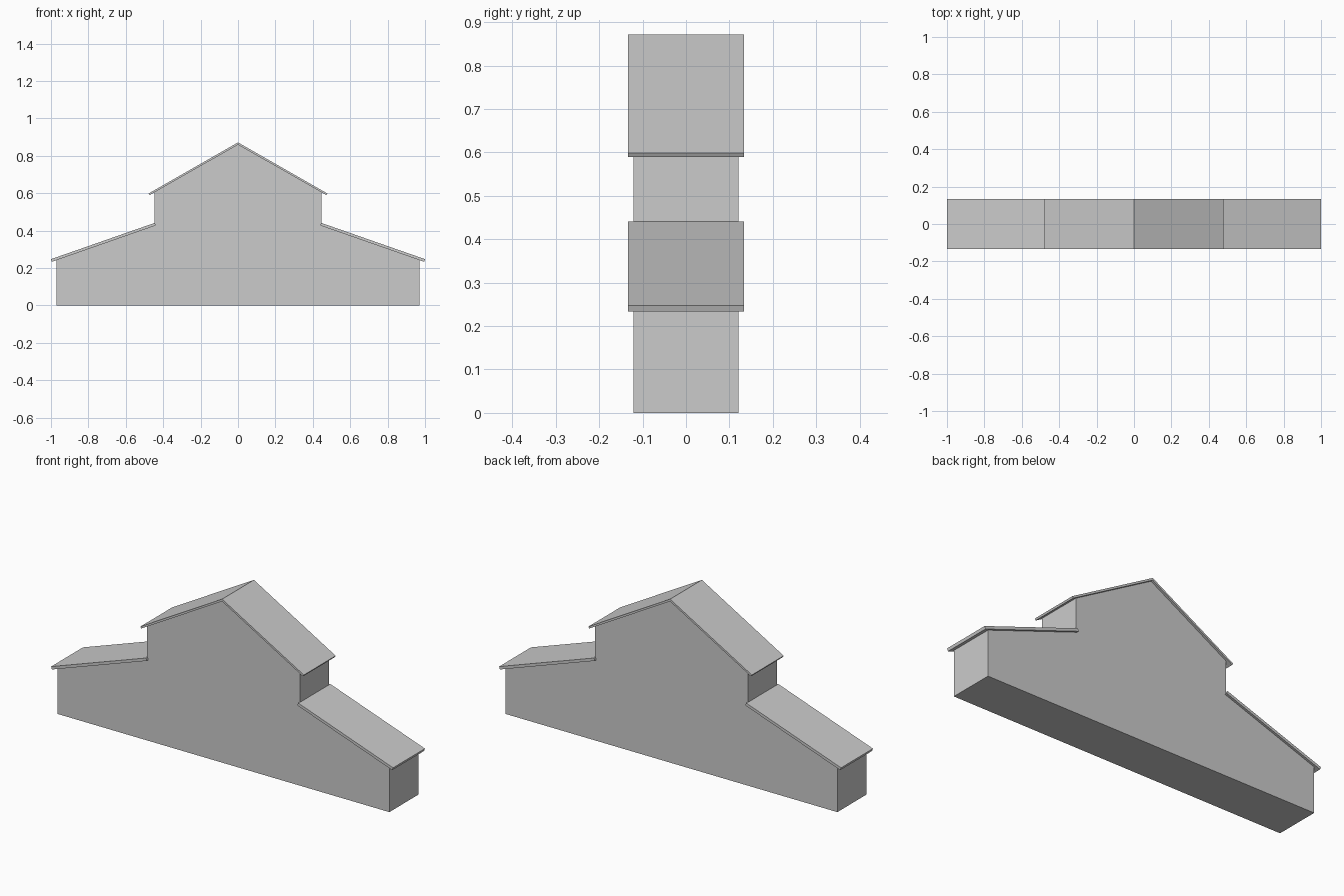
import bpy
import bmesh

cube = bpy.data.objects.get("Cube")
if cube:
    bpy.data.objects.remove(cube, do_unlink=True)

# One plain grey for the whole building
grey = bpy.data.materials.new("plain grey")
grey.use_nodes = True
colour = (0.6, 0.6, 0.6, 1)
grey.diffuse_color = colour
grey.node_tree.nodes["Principled BSDF"].inputs["Base Color"].default_value = colour

WALL_HALF, ROOF_HALF = 0.121, 0.133


def extrude_profile(name, profile, half_depth):
    """Make a solid from an x-z outline, extruded evenly along y."""
    bm = bmesh.new()
    face = bm.faces.new([bm.verts.new((x, -half_depth, z)) for x, z in profile])
    result = bmesh.ops.extrude_face_region(bm, geom=[face])
    moved = [v for v in result["geom"] if isinstance(v, bmesh.types.BMVert)]
    bmesh.ops.translate(bm, verts=moved, vec=(0, 2 * half_depth, 0))
    bmesh.ops.recalc_face_normals(bm, faces=bm.faces)
    mesh = bpy.data.meshes.new(name)
    bm.to_mesh(mesh)
    bm.free()
    mesh.materials.append(grey)
    obj = bpy.data.objects.new(name, mesh)
    bpy.context.collection.objects.link(obj)
    return obj


def mirror(points):
    return [(-x, z) for x, z in reversed(points)]


# Gabled hall with a lower aisle on each side
half_wall = [(0.97, 0), (0.97, 0.243), (0.447, 0.425), (0.447, 0.606)]
extrude_profile("walls", half_wall + [(0, 0.861)] + mirror(half_wall), WALL_HALF)

# Main roof: a thin folded sheet over the gable
extrude_profile("main_roof", [(0.478, 0.598), (0, 0.871), (-0.478, 0.598),
                              (-0.473, 0.589), (0, 0.859), (0.473, 0.589)], ROOF_HALF)

# Aisle roofs: sloping slabs tucked against the upper walls
slab = [(1.0, 0.247), (0.445, 0.441), (0.440, 0.427), (0.995, 0.233)]
extrude_profile("left_aisle_roof", slab, ROOF_HALF)
extrude_profile("right_aisle_roof", mirror(slab), ROOF_HALF)
